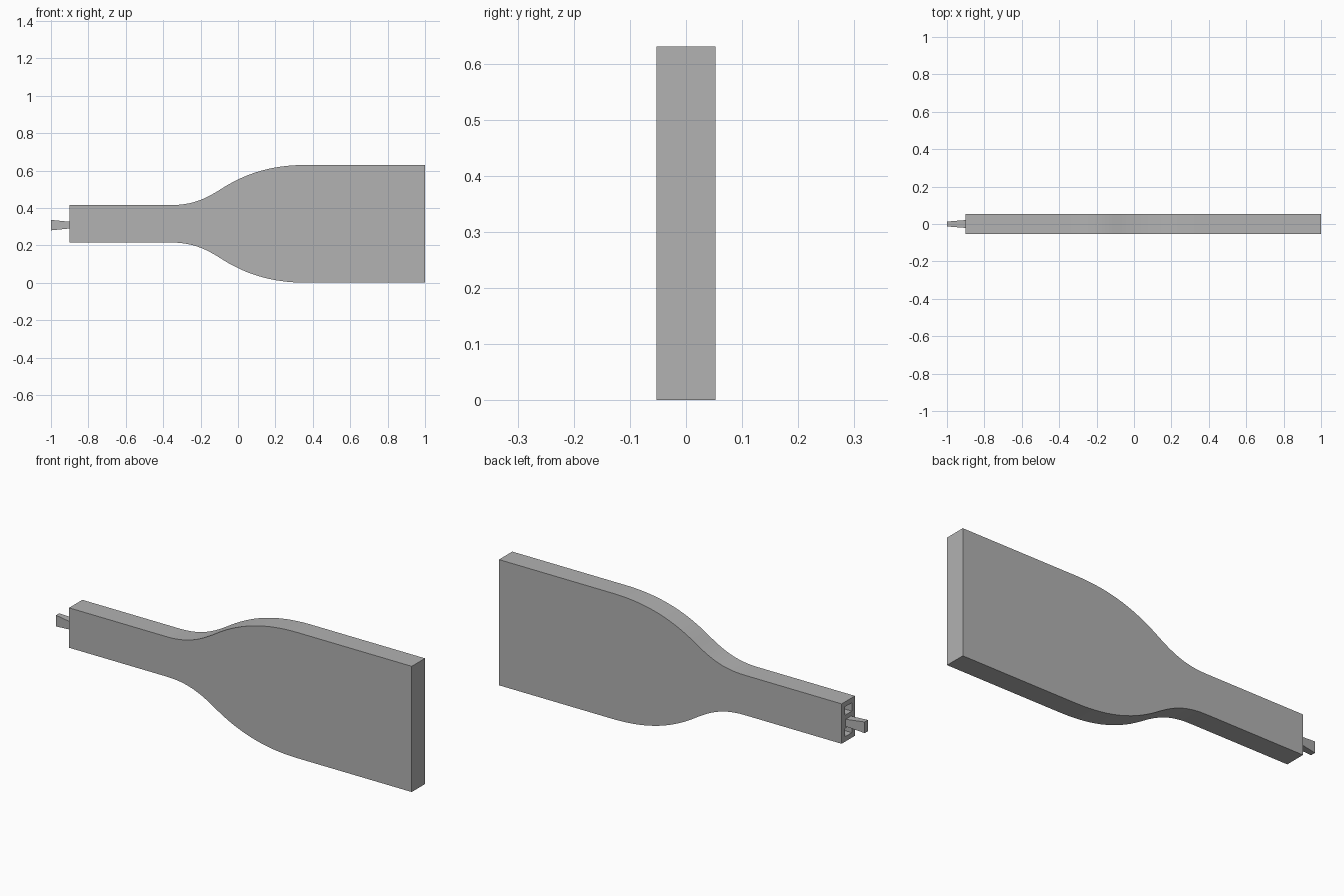
import bpy
import bmesh
from mathutils import Vector
from mathutils.geometry import interpolate_bezier
from math import radians

cube = bpy.data.objects.get("Cube")
if cube:
    bpy.data.objects.remove(cube, do_unlink=True)

MID = 0.315          # height of the long axis
HALF_DEPTH = 0.0525

grey = bpy.data.materials.new("plain grey")
grey.use_nodes = True
grey.diffuse_color = (0.445, 0.445, 0.445, 1)
grey.node_tree.nodes["Principled BSDF"].inputs["Base Color"].default_value = grey.diffuse_color


def make_object(name, bm):
    bmesh.ops.recalc_face_normals(bm, faces=bm.faces)
    mesh = bpy.data.meshes.new(name)
    bm.to_mesh(mesh)
    bm.free()
    mesh.materials.append(grey)
    obj = bpy.data.objects.new(name, mesh)
    bpy.context.collection.objects.link(obj)
    return obj


def tapered_block(name, x0, x1, z, start, end):
    """Block along x; start and end are its half sizes in y and z."""
    bm = bmesh.new()
    bmesh.ops.create_cube(bm, size=2)
    for v in bm.verts:
        half_y, half_z = start if v.co.x < 0 else end
        v.co = (x0 if v.co.x < 0 else x1, v.co.y * half_y, z + v.co.z * half_z)
    return make_object(name, bm)


def curve(points, count):
    return interpolate_bezier(*[Vector((x, z, 0)) for x, z in points], count)


# Paddle body: narrow neck flaring in an S-curve to a wide blade
upper = [Vector((-0.9, 0.1, 0))]
upper += curve([(-0.36, 0.1), (-0.25, 0.1), (-0.18, 0.13), (-0.1, 0.18)], 13)
upper += curve([(-0.1, 0.18), (0.03, 0.265), (0.17, 0.315), (0.37, 0.315)], 17)[1:]
upper.append(Vector((1, 0.315, 0)))
outline = [(p.x, p.y) for p in upper] + [(p.x, -p.y) for p in reversed(upper)]

bm = bmesh.new()
face = bm.faces.new([bm.verts.new((x, -HALF_DEPTH, MID + z)) for x, z in outline])
extruded = bmesh.ops.extrude_face_region(bm, geom=[face])["geom"]
bmesh.ops.translate(bm, vec=(0, 2 * HALF_DEPTH, 0),
                    verts=[g for g in extruded if isinstance(g, bmesh.types.BMVert)])
body = make_object("paddle_body", bm)

# Two square sockets in the neck end, above and below the tab
for side in (-1, 1):
    cutter = tapered_block("socket_cutter", -0.95, -0.82, MID + side * 0.054,
                           (0.028, 0.021), (0.028, 0.021))
    cutter.hide_render = True
    cut = body.modifiers.new("socket", "BOOLEAN")
    cut.operation = "DIFFERENCE"
    cut.solver = "EXACT"
    cut.object = cutter
    bpy.context.view_layer.objects.active = body
    bpy.ops.object.modifier_apply(modifier=cut.name)
    bpy.data.objects.remove(cutter, do_unlink=True)

# Smooth flare with crisp edges
bpy.ops.object.select_all(action="DESELECT")
body.select_set(True)
bpy.context.view_layer.objects.active = body
bpy.ops.object.shade_smooth_by_angle(angle=radians(30))

# End tab: taller and thinner towards its tip
tapered_block("end_tab", -1, -0.9, MID - 0.007, (0.013, 0.028), (0.021, 0.018))
